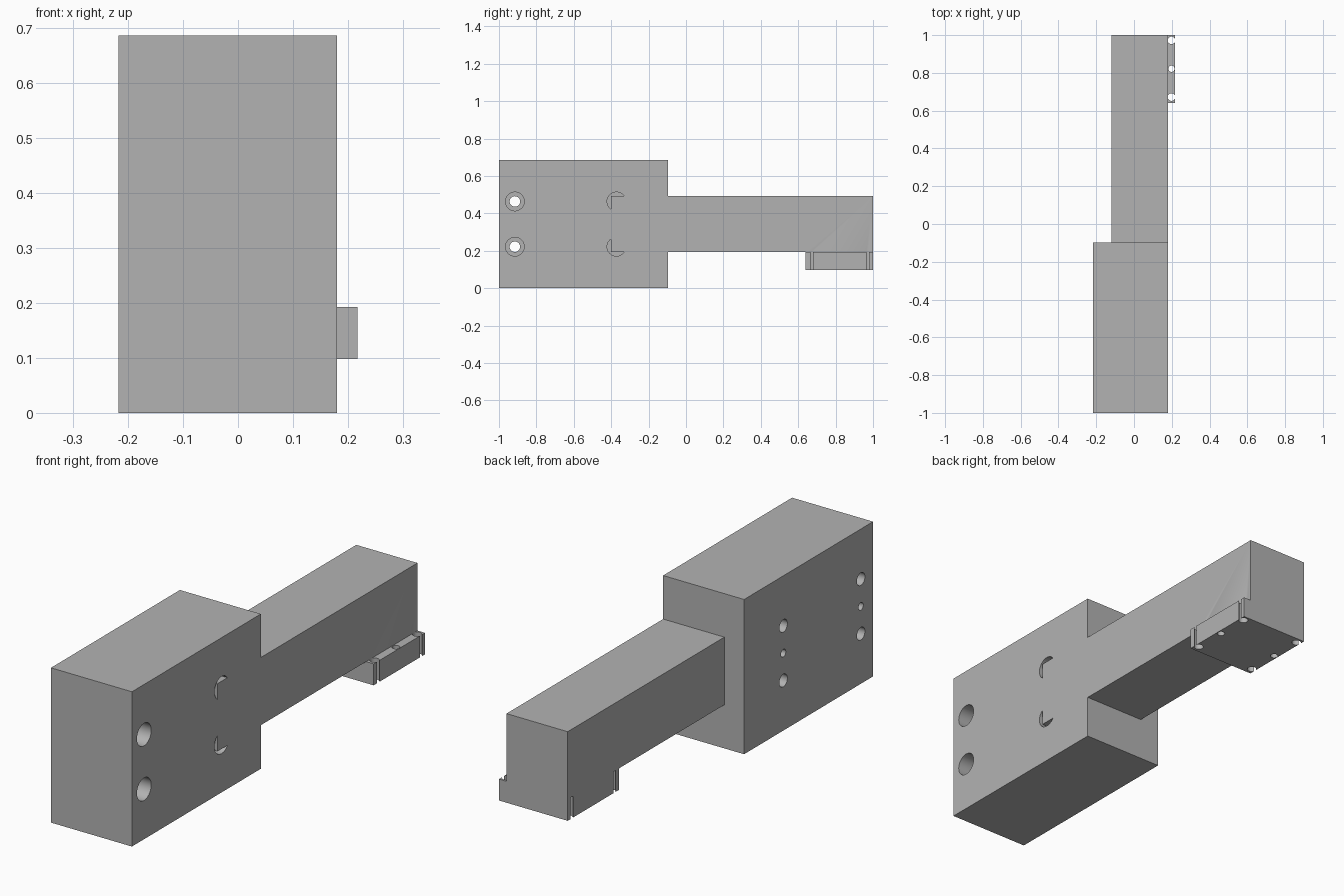
import bpy
import math
from mathutils import Vector

cube = bpy.data.objects.get("Cube")
if cube:
    bpy.data.objects.remove(cube, do_unlink=True)

grey = bpy.data.materials.new("plain grey")
grey.use_nodes = True
colour = (0.45, 0.45, 0.45, 1)
grey.diffuse_color = colour
grey.node_tree.nodes["Principled BSDF"].inputs["Base Color"].default_value = colour


def box(name, low, high):
    low, high = Vector(low), Vector(high)
    bpy.ops.mesh.primitive_cube_add(size=1, location=(low + high) / 2)
    ob = bpy.context.object
    ob.name = name
    ob.scale = high - low
    bpy.ops.object.transform_apply(location=True, rotation=False, scale=True)
    ob.data.materials.append(grey)
    return ob


def rod(axis, start, end, a, b, radius):
    """Cutting cylinder along x (a, b = y, z) or along z (a, b = x, y)."""
    mid = (start + end) / 2
    along_x = axis == "x"
    bpy.ops.mesh.primitive_cylinder_add(
        vertices=48, radius=radius, depth=end - start,
        location=(mid, a, b) if along_x else (a, b, mid),
        rotation=(0, math.pi / 2 if along_x else 0, 0))
    ob = bpy.context.object
    ob.name = "hole_cutter"
    ob.hide_render = True
    ob.data.materials.append(grey)
    return ob


def combine(target, other, operation):
    mod = target.modifiers.new(operation.lower(), "BOOLEAN")
    mod.operation = operation
    mod.solver = "EXACT"
    mod.object = other
    bpy.context.view_layer.objects.active = target
    bpy.ops.object.modifier_apply(modifier=mod.name)
    bpy.data.objects.remove(other, do_unlink=True)


# Mounting block with counterbored bolt holes and blind dowel holes
left, right = -0.217, 0.18
mid_z = 0.343
block = box("mounting_block_and_arm", (left, -1, 0), (right, -0.097, 0.686))
for y in (-0.915, -0.372):
    for z in (mid_z - 0.121, mid_z + 0.121):
        combine(block, rod("x", left - 0.1, right + 0.1, y, z, 0.028), "DIFFERENCE")
        combine(block, rod("x", right - 0.2, right + 0.1, y, z, 0.05), "DIFFERENCE")
    combine(block, rod("x", left - 0.1, left + 0.15, y, mid_z, 0.017), "DIFFERENCE")

# Arm, sunk into the block and covering part of the inner bolt holes
arm_left = -0.12
arm_bottom = mid_z - 0.15
arm = box("arm", (arm_left, -0.402, arm_bottom), (right, 1, mid_z + 0.15))
combine(block, arm, "UNION")

# End plate under the arm; the corner holes break through its sides
plate = box("end_plate", (arm_left, 0.64, 0.098), (0.217, 1, arm_bottom))
for x in (arm_left + 0.0185, 0.217 - 0.0185):
    for y, radius in ((0.672, 0.02), (0.822, 0.0165), (0.972, 0.02)):
        combine(plate, rod("z", 0, 0.3, x, y, radius), "DIFFERENCE")
combine(block, plate, "UNION")

# Round holes smooth, corners sharp
bpy.ops.object.select_all(action="DESELECT")
block.select_set(True)
bpy.context.view_layer.objects.active = block
bpy.ops.object.shade_smooth_by_angle(angle=math.radians(30))
